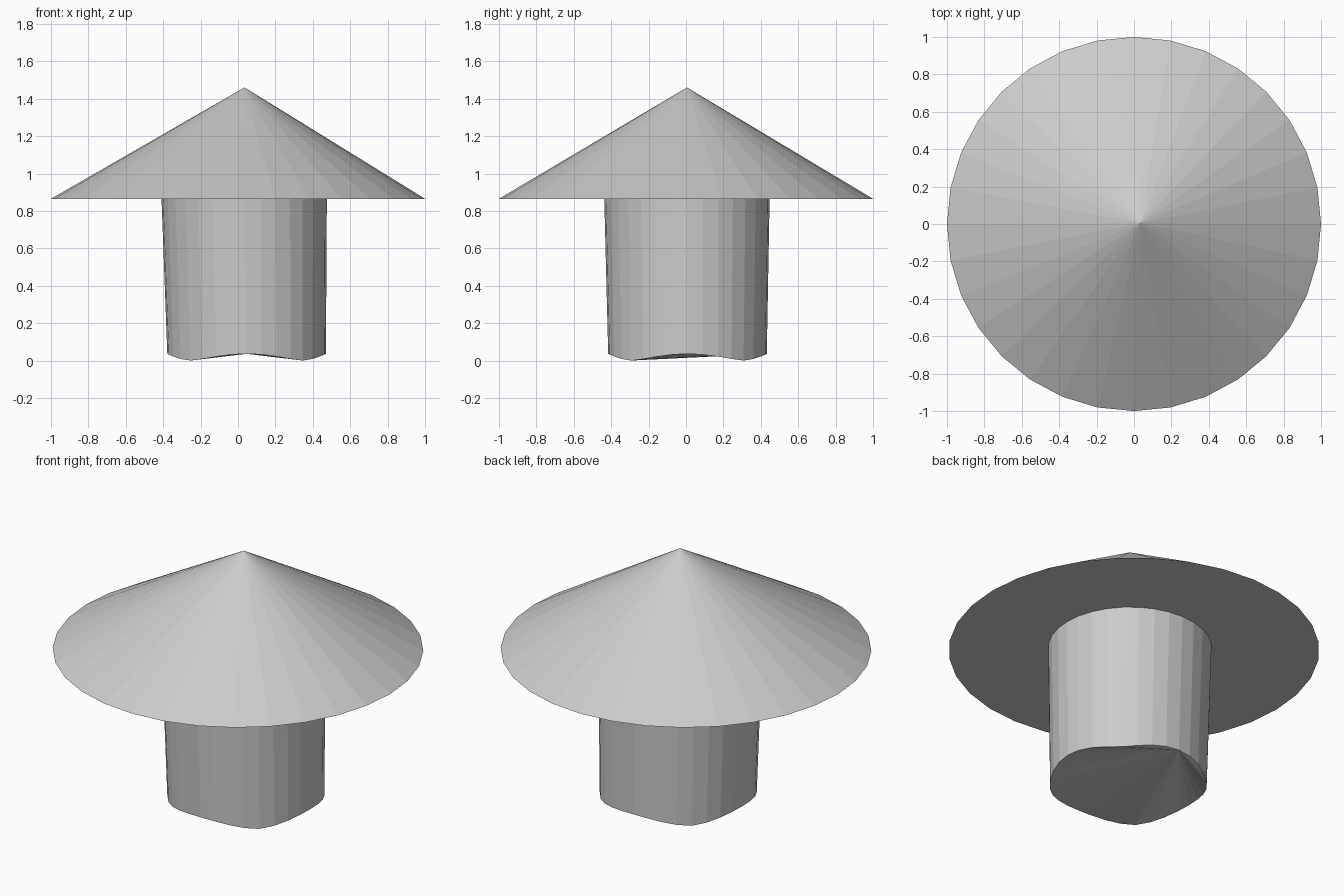
import bpy, bmesh, math

if "Cube" in bpy.data.objects:
    bpy.data.objects.remove(bpy.data.objects["Cube"])

SIDES = 32


def ring(bm, cx, cy, radius, height):
    """Ring of vertices starting at +y; height is a function of the angle."""
    verts = []
    for i in range(SIDES):
        a = math.pi / 2 + 2 * math.pi * i / SIDES
        verts.append(bm.verts.new((cx + radius * math.cos(a),
                                   cy + radius * math.sin(a), height(a))))
    return verts


def finish(bm, name):
    bmesh.ops.recalc_face_normals(bm, faces=bm.faces[:])
    mesh = bpy.data.meshes.new(name)
    bm.to_mesh(mesh)
    bm.free()
    obj = bpy.data.objects.new(name, mesh)
    bpy.context.collection.objects.link(obj)


# Conical cap with a slightly off-centre tip and flat underside
bm = bmesh.new()
rim = ring(bm, 0, 0, 1.0, lambda a: 0.865)
tip = bm.verts.new((0.035, 0.005, 1.46))
for i in range(SIDES):
    bm.faces.new((rim[i], rim[(i + 1) % SIDES], tip))
bm.faces.new(rim[::-1])
finish(bm, "cap")

# Tapered stem whose lower edge dips at the four diagonals
bm = bmesh.new()
top = ring(bm, 0.033, 0.005, 0.442, lambda a: 0.865)
foot = ring(bm, 0.046, 0.008, 0.424,
            lambda a: 0.036 * abs(math.cos(2 * a)) ** 1.5)
for i in range(SIDES):
    j = (i + 1) % SIDES
    bm.faces.new((foot[i], foot[j], top[j], top[i]))
# Underside fanned from the back vertex
for i in range(1, SIDES - 1):
    bm.faces.new((foot[0], foot[i + 1], foot[i]))
finish(bm, "stem")
